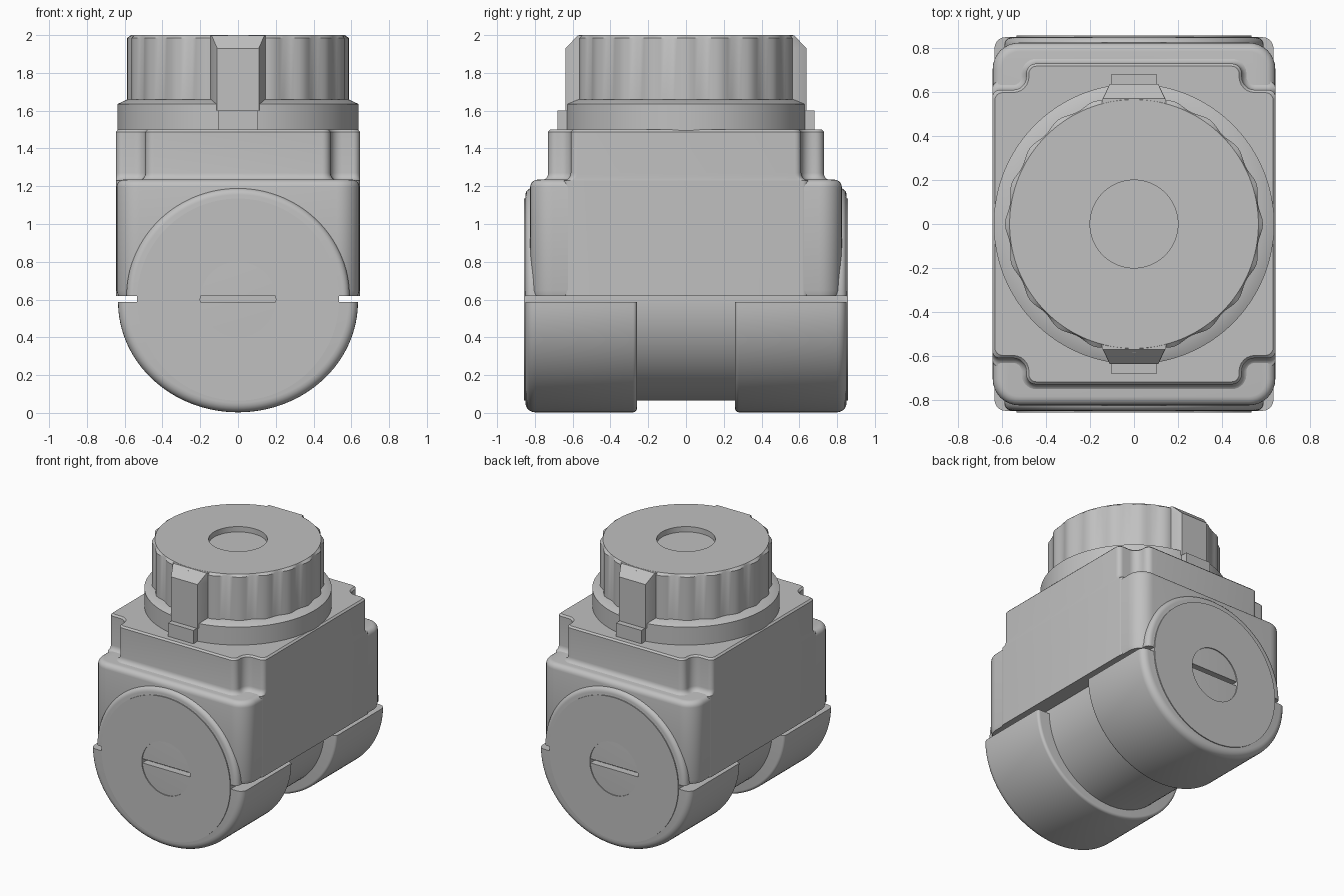
import bpy, bmesh, math

cube = bpy.data.objects.get("Cube")
if cube:
    bpy.data.objects.remove(cube, do_unlink=True)

grey = bpy.data.materials.new("plain grey")
grey.use_nodes = True
COLOUR = (0.53, 0.53, 0.53, 1.0)
grey.diffuse_color = COLOUR
grey.node_tree.nodes["Principled BSDF"].inputs["Base Color"].default_value = COLOUR


def loft(name, rings):
    """Skin a list of equal-length point rings and cap both ends."""
    bm = bmesh.new()
    rows = [[bm.verts.new(p) for p in ring] for ring in rings]
    n = len(rows[0])
    for a, b in zip(rows, rows[1:]):
        for i in range(n):
            j = (i + 1) % n
            bm.faces.new((a[i], a[j], b[j], b[i]))
    bm.faces.new(rows[0])
    bm.faces.new(rows[-1])
    bmesh.ops.recalc_face_normals(bm, faces=bm.faces)
    mesh = bpy.data.meshes.new(name)
    bm.to_mesh(mesh)
    bm.free()
    mesh.materials.append(grey)
    obj = bpy.data.objects.new(name, mesh)
    bpy.context.collection.objects.link(obj)
    bpy.ops.object.select_all(action='DESELECT')
    obj.select_set(True)
    bpy.context.view_layer.objects.active = obj
    bpy.ops.object.shade_smooth_by_angle(angle=math.radians(30))
    return obj


def rounded(corners, steps=6):
    """Round right-angled corners given as (x, y, radius)."""
    pts = []
    n = len(corners)
    for i, (x, y, r) in enumerate(corners):
        px, py, _ = corners[i - 1]
        nx, ny, _ = corners[(i + 1) % n]
        lu, lv = math.hypot(px - x, py - y), math.hypot(nx - x, ny - y)
        ux, uy, vx, vy = (px - x) / lu, (py - y) / lu, (nx - x) / lv, (ny - y) / lv
        cx, cy = x + r * (ux + vx), y + r * (uy + vy)
        for k in range(steps + 1):
            a = math.pi / 2 * k / steps
            c, s = math.cos(a), math.sin(a)
            pts.append((cx - r * (vx * c + ux * s), cy - r * (vy * c + uy * s)))
    return pts


def mirrored(quarter):
    """Mirror a first-quadrant chain of corners into a closed outline."""
    half = quarter + [(-x, y, r) for x, y, r in reversed(quarter)]
    return half + [(x, -y, r) for x, y, r in reversed(half)]


def at_z(pts, z):
    return [(x, y, z) for x, y in pts]


def quarter_arc(r, steps=5):
    """(inset, rise) pairs for a rounded edge of radius r."""
    return [(r * (1 - math.cos(t)), r * math.sin(t))
            for t in (math.pi / 2 * k / steps for k in range(steps + 1))]


# Main housing with rounded vertical corners and a rounded shoulder
def housing_ring(z, inset):
    return at_z(rounded(mirrored([(0.643 - inset, 0.825 - inset, 0.12 - inset)]), 8), z)


loft("housing", [housing_ring(0.62, 0.008), housing_ring(0.65, 0)] +
     [housing_ring(1.195 + rise, inset) for inset, rise in quarter_arc(0.04)])


# Upper housing with notched corners and a fillet onto the shoulder
def upper_ring(z, d, inset=0.0):
    w = 0.645 - inset
    return at_z(rounded(mirrored([(w, 0.61 + d, 0.035),
                                  (0.49 + d, 0.61 + d, 0.06 - d),
                                  (0.49 + d, 0.73 + d, 0.045 + d)])), z)


F = 0.04
fillet = [upper_ring(1.23 + F * (1 - math.cos(t)), F * (1 - math.sin(t)))
          for t in (math.pi / 2 * k / 5 for k in range(6))]
loft("upper_housing", [upper_ring(0.62, F)] + fillet +
     [upper_ring(1.488, 0), upper_ring(1.5, -0.012, 0.012)])

# Pivot barrel along y, with a round recess in each end
AXIS_Z = 0.6


def barrel_ring(r, y, n=96):
    return [(r * math.cos(2 * math.pi * i / n), y, AXIS_Z + r * math.sin(2 * math.pi * i / n))
            for i in range(n)]


H = 0.857
ends = [(0.2, H - 0.06), (0.2, H), (0.535, H)]
loft("pivot_barrel", [barrel_ring(r, -y) for r, y in ends] +
     [barrel_ring(r, y) for r, y in reversed(ends)])


def half_ring(rx, rz, y, z0, up, n=64):
    """Half ellipse above or below the height z0."""
    return [(rx * math.cos(math.pi * i / n), y, z0 + up * rz * math.sin(math.pi * i / n))
            for i in range(n + 1)]


for side, s in (("front", -1), ("back", 1)):
    # Rounded collar over the barrel end
    loft(side + "_collar", [half_ring(0.59, 0.57, s * 0.6, 0.62, 1)] +
         [half_ring(0.59 - i, 0.57 - i, s * (0.815 + r), 0.62, 1)
          for i, r in quarter_arc(0.035)])

    # Lower clamp shell under the barrel
    inner = [half_ring(0.635 - i, 0.585 - i, s * (0.28 - r), 0.588, -1)
             for i, r in reversed(quarter_arc(0.02))]
    outer = [half_ring(0.635 - i, 0.585 - i, s * (0.80 + r), 0.588, -1)
             for i, r in quarter_arc(0.05)]
    loft(side + "_clamp_shell", inner + outer)

    # Grip lug with a sloped top
    lug = []
    for z, y, w in ((1.6, 0.638, 0.11), (1.93, 0.638, 0.11), (1.999, 0.572, 0.14)):
        lug.append([(0.145, s * 0.3, z), (0.145, s * 0.565, z), (w, s * y, z),
                    (-w, s * y, z), (-0.145, s * 0.565, z), (-0.145, s * 0.3, z)])
    loft(side + "_knob_lug", lug)

    # Index tab below the lug
    loft(side + "_index_tab", [[(0.105, s * 0.5, z), (0.105, s * 0.68, z),
                                (-0.105, s * 0.68, z), (-0.105, s * 0.5, z)]
                               for z in (1.49, 1.6)])


# Knob base flange with a chamfered rim, and the scalloped knob
def knob_ring(r, z, wave=0.0, n=160):
    pts = []
    for i in range(n):
        a = 2 * math.pi * i / n
        q = r + wave * math.cos(20 * a)
        pts.append((q * math.cos(a), q * math.sin(a), z))
    return pts


loft("knob_flange", [knob_ring(0.638, 1.48), knob_ring(0.638, 1.635), knob_ring(0.585, 1.66)])
loft("knob", [knob_ring(0.579, 1.6, 0.008), knob_ring(0.579, 1.985, 0.008),
              knob_ring(0.566, 2.0), knob_ring(0.2, 2.0), knob_ring(0.2, 1.96)])
